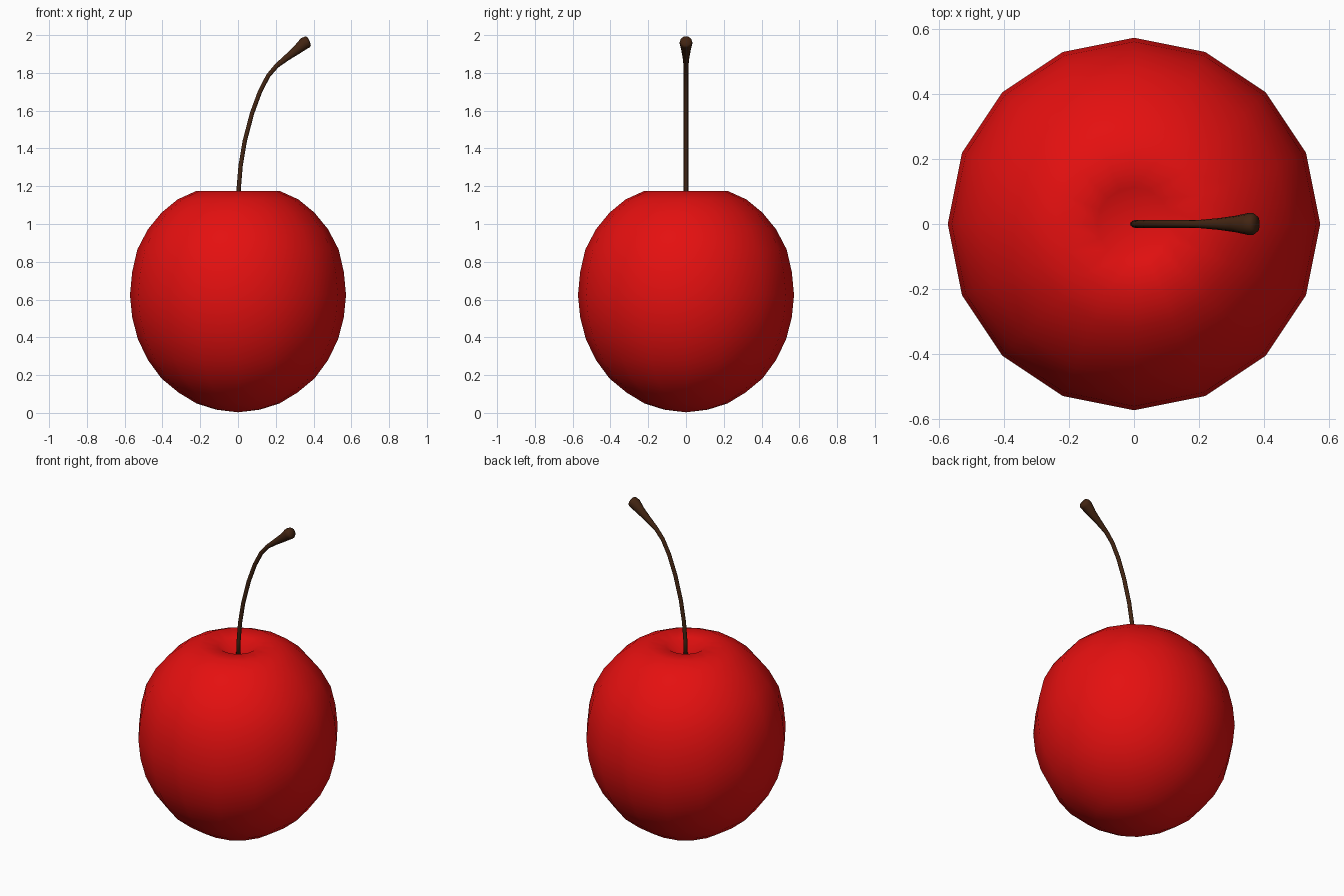
import bpy, bmesh, math
from mathutils import Vector

if "Cube" in bpy.data.objects:
    bpy.data.objects.remove(bpy.data.objects["Cube"])


def material(name, rgb):
    m = bpy.data.materials.new(name)
    m.diffuse_color = (*rgb, 1)
    m.use_nodes = True
    m.node_tree.nodes["Principled BSDF"].inputs["Base Color"].default_value = m.diffuse_color
    return m


def skin_rings(name, rings, start, end, mat):
    """Join rings of points with quads and close both ends with a centre point."""
    bm = bmesh.new()
    loops = [[bm.verts.new(p) for p in ring] for ring in rings]
    n = len(loops[0])
    for a, b in zip(loops, loops[1:]):
        for i in range(n):
            j = (i + 1) % n
            bm.faces.new((a[i], a[j], b[j], b[i]))
    for tip, loop in ((start, loops[0]), (end, loops[-1])):
        v = bm.verts.new(tip)
        for i in range(n):
            bm.faces.new((v, loop[i], loop[(i + 1) % n]))
    bmesh.ops.recalc_face_normals(bm, faces=bm.faces)
    for f in bm.faces:
        f.smooth = True
    me = bpy.data.meshes.new(name)
    bm.to_mesh(me)
    bm.free()
    me.materials.append(mat)
    ob = bpy.data.objects.new(name, me)
    bpy.context.collection.objects.link(ob)
    return ob


red = material("cherry red", (0.78, 0.005, 0.005))
brown = material("stem brown", (0.055, 0.018, 0.006))

# Fruit: 16-sided lathe with a dimple at the top
profile = [(.115, .017), (.22, .05), (.315, .108), (.405, .182), (.477, .28),
           (.53, .39), (.56, .505), (.572, .625), (.56, .747), (.533, .865),
           (.477, .972), (.405, 1.06), (.32, 1.13), (.223, 1.174), (.113, 1.165)]
rings = [[(r * math.cos(math.tau * i / 16), r * math.sin(math.tau * i / 16), z)
          for i in range(16)] for r, z in profile]
skin_rings("fruit", rings, (0, 0, 0.003), (0, 0, 1.09), red)

# Stem: thin bent tube in the xz plane that swells at the tip (x, z, radius)
path = [(0, 1.06, .012), (.004, 1.19, .012), (.014, 1.31, .012), (.036, 1.44, .012),
        (.074, 1.585, .012), (.116, 1.70, .012), (.160, 1.785, .012),
        (.205, 1.838, .013), (.26, 1.882, .018), (.31, 1.92, .025),
        (.352, 1.957, .034), (.367, 1.964, .033), (.376, 1.968, .026)]
pts = [Vector((x, 0, z)) for x, z, r in path]
rings = []
for k, p in enumerate(pts):
    t = (pts[min(k + 1, len(pts) - 1)] - pts[max(k - 1, 0)]).normalized()
    side = Vector((0, 1, 0))
    up = t.cross(side)
    r = path[k][2]
    rings.append([p + r * (math.cos(math.tau * i / 10) * side + math.sin(math.tau * i / 10) * up)
                  for i in range(10)])
skin_rings("stem", rings, pts[0], pts[-1] + Vector((.003, 0, .001)), brown)
